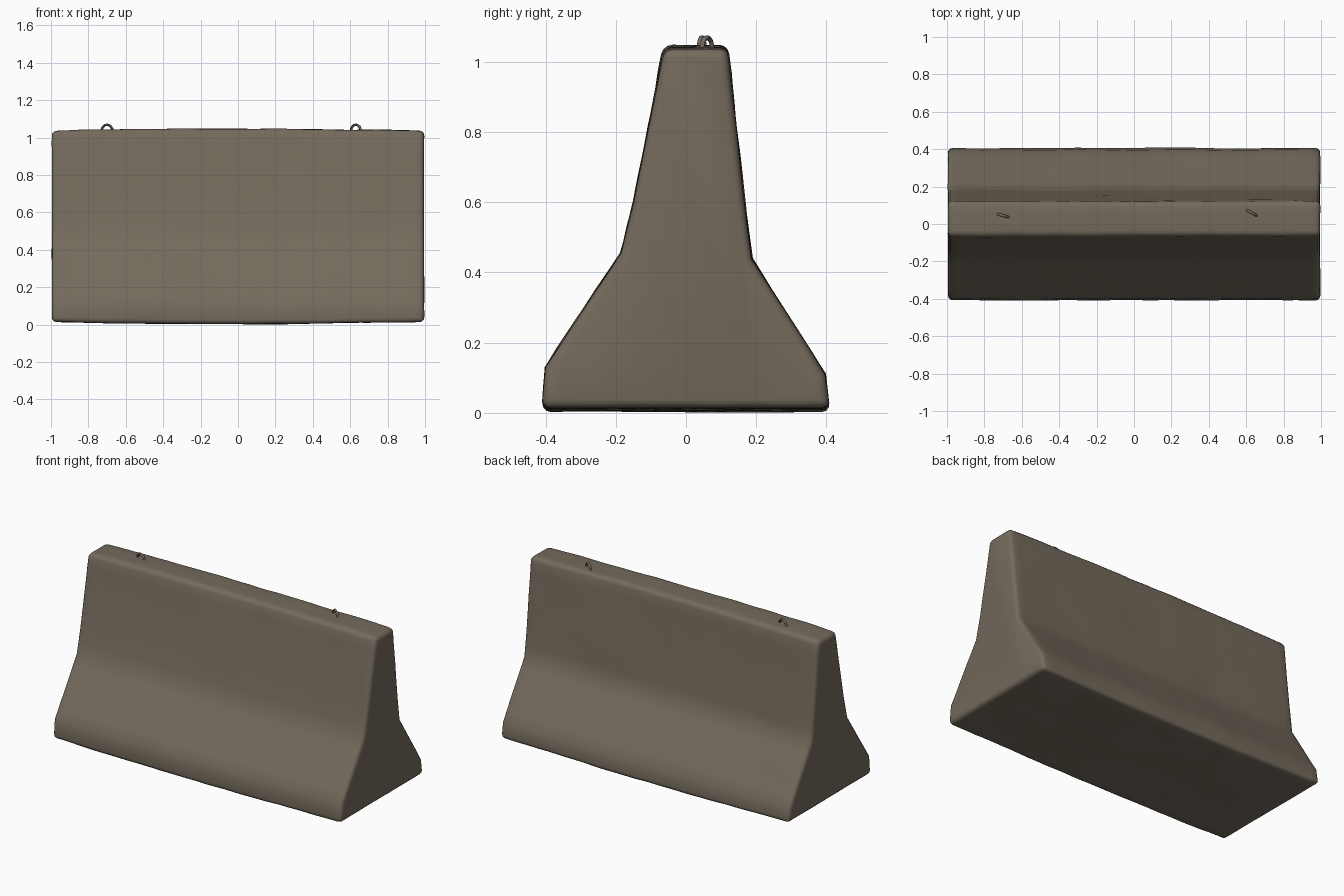
import bpy, bmesh, math
from mathutils import Vector, noise

cube = bpy.data.objects.get("Cube")
if cube:
    bpy.data.objects.remove(cube, do_unlink=True)


def make_material(name, colour):
    mat = bpy.data.materials.new(name)
    mat.use_nodes = True
    mat.diffuse_color = colour
    bsdf = mat.node_tree.nodes["Principled BSDF"]
    bsdf.inputs["Base Color"].default_value = colour
    bsdf.inputs["Roughness"].default_value = 0.9
    return mat


concrete = make_material("weathered concrete", (0.175, 0.145, 0.108, 1))


def finish(name, bm, angle):
    mesh = bpy.data.meshes.new(name)
    bm.to_mesh(mesh)
    bm.free()
    mesh.materials.append(concrete)
    obj = bpy.data.objects.new(name, mesh)
    bpy.context.collection.objects.link(obj)
    bpy.ops.object.select_all(action='DESELECT')
    obj.select_set(True)
    bpy.context.view_layer.objects.active = obj
    bpy.ops.object.shade_smooth_by_angle(angle=math.radians(angle))
    return obj


def resample(points, step):
    """Split each side of a closed outline into short pieces."""
    out = []
    for a, b in zip(points, points[1:] + points[:1]):
        a, b = Vector(a), Vector(b)
        n = max(1, round((b - a).length / step))
        out += [a.lerp(b, i / n) for i in range(n)]
    return out


# Flared barrier cross-section (y, z)
PROFILE = [(-0.41, 0.015), (0.41, 0.015), (0.395, 0.11), (0.187, 0.44),
           (0.16, 0.66), (0.118, 1.035), (-0.062, 1.035),
           (-0.15, 0.60), (-0.185, 0.455), (-0.40, 0.13)]
outline = resample(PROFILE, 0.07)
STATIONS = 32

# Barrier body: loft of the outline along x, with closed ends
bm = bmesh.new()
rings = [[bm.verts.new((-0.995 + 1.99 * i / STATIONS, p.x, p.y)) for p in outline]
         for i in range(STATIONS + 1)]
for r0, r1 in zip(rings, rings[1:]):
    for j in range(len(outline)):
        k = (j + 1) % len(outline)
        bm.faces.new((r0[j], r0[k], r1[k], r1[j]))
bm.faces.new(rings[0])
bm.faces.new(rings[-1])
bmesh.ops.recalc_face_normals(bm, faces=bm.faces)

# Worn rounded edges
sharp = [e for e in bm.edges if e.calc_face_angle(0) > math.radians(50)]
bmesh.ops.bevel(bm, geom=sharp, offset=0.024, segments=3, profile=0.5,
                affect='EDGES', clamp_overlap=True)

# Gentle chipped and cast unevenness, slight crown in the middle
bm.normal_update()
moves = []
for v in bm.verts:
    x, y, z = v.co
    broad = noise.noise(v.co * 2.3)
    fine = noise.noise(v.co * 8 + Vector((5, 3, 1)))
    bow = (1 - x * x) * 0.011
    lift = bow * (1 if z > 0.9 else -1 if z < 0.06 else 0)
    amount = 0.005 * broad + 0.003 * fine
    if abs(x) > 0.96:
        amount *= 0.4
    moves.append((v, v.normal * amount + Vector((0, 0, lift))))
for v, d in moves:
    v.co += d
    v.co.x = max(-1, min(1, v.co.x))
    v.co.z = max(0, v.co.z)
finish("barrier_body", bm, 50)


# Steel lifting loop: a thin tube bent in an arch, turned slightly
def lifting_loop(name, x, y, turn):
    side = Vector((math.cos(turn), math.sin(turn), 0))
    across = Vector((-side.y, side.x, 0))
    path = [Vector((x, y, 1.01)) - side * 0.034]
    for i in range(9):
        a = math.pi * (1 - i / 8)
        path.append(Vector((x, y, 1.035)) + side * 0.03 * math.cos(a)
                    + Vector((0, 0, 0.034 * math.sin(a))))
    path.append(Vector((x, y, 1.01)) + side * 0.034)
    bm = bmesh.new()
    tube = []
    for i, p in enumerate(path):
        along = (path[min(i + 1, len(path) - 1)] - path[max(i - 1, 0)]).normalized()
        out = along.cross(across)
        tube.append([bm.verts.new(p + 0.007 * (across * math.cos(t) + out * math.sin(t)))
                     for t in (math.tau * k / 6 for k in range(6))])
    for r0, r1 in zip(tube, tube[1:]):
        for j in range(6):
            k = (j + 1) % 6
            bm.faces.new((r0[j], r0[k], r1[k], r1[j]))
    bm.faces.new(tube[0])
    bm.faces.new(tube[-1])
    bmesh.ops.recalc_face_normals(bm, faces=bm.faces)
    finish(name, bm, 60)


lifting_loop("right_lifting_loop", -0.70, 0.045, math.radians(-15))
lifting_loop("left_lifting_loop", 0.63, 0.06, math.radians(-30))
